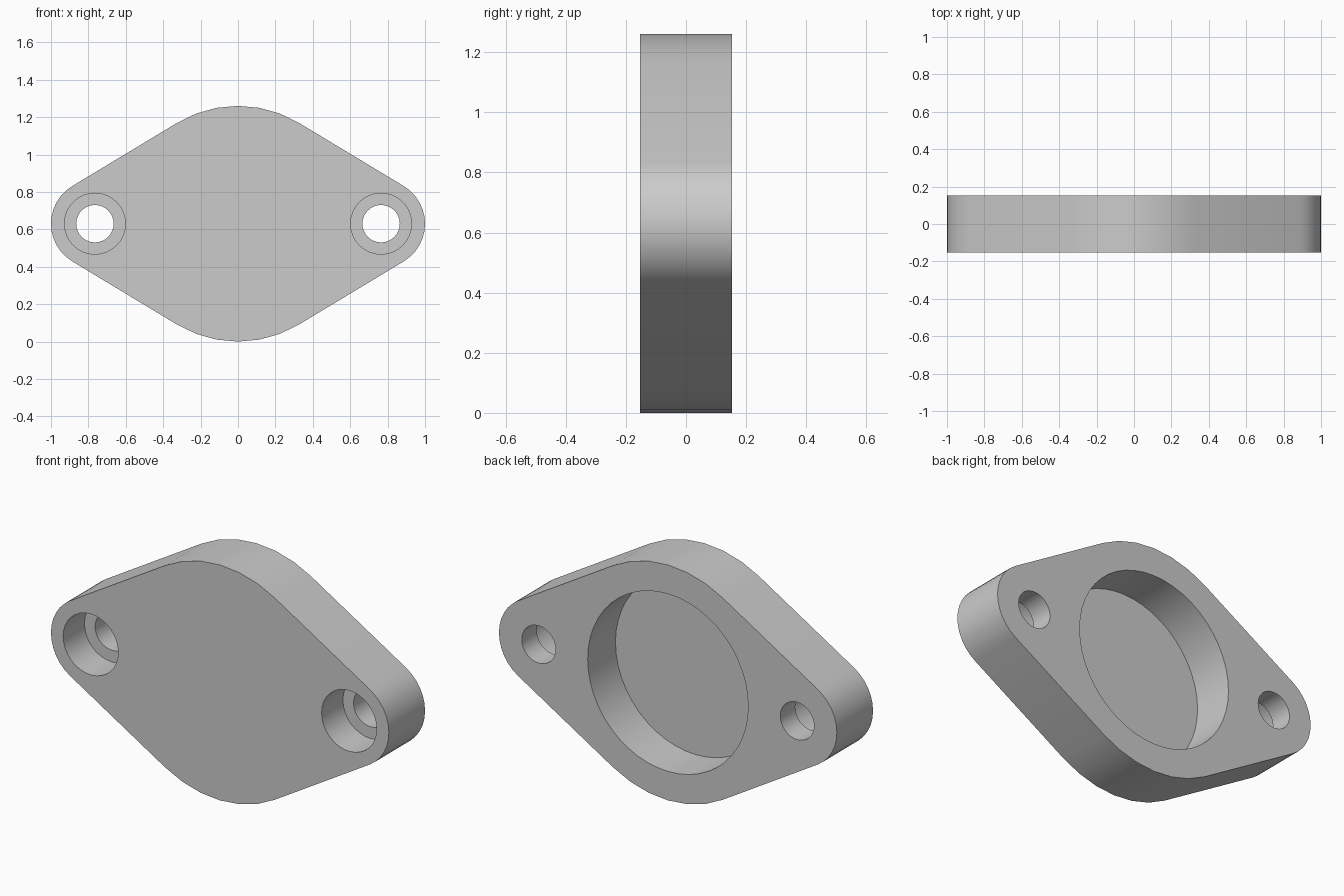
import bpy
import bmesh
from math import sin, cos, acos, pi
from mathutils import Matrix, Vector

if "Cube" in bpy.data.objects:
    bpy.data.objects.remove(bpy.data.objects["Cube"])

HALF = 0.153      # half thickness of the plate
MID = 0.63        # height of the centre axis
HUB_R = 0.63      # large central arc
EAR_R = 0.235     # small arc at each end
EAR_X = 0.765     # bolt hole position

grey = bpy.data.materials.new("light grey")
grey.use_nodes = True
colour = (0.6, 0.6, 0.6, 1)
grey.diffuse_color = colour
grey.node_tree.nodes["Principled BSDF"].inputs["Base Color"].default_value = colour


def make_object(name, bm):
    bmesh.ops.recalc_face_normals(bm, faces=bm.faces)
    mesh = bpy.data.meshes.new(name)
    bm.to_mesh(mesh)
    bm.free()
    mesh.materials.append(grey)
    obj = bpy.data.objects.new(name, mesh)
    bpy.context.collection.objects.link(obj)
    return obj


def arc(cx, radius, start, end, steps):
    angles = [start + (end - start) * i / steps for i in range(steps + 1)]
    return [(cx + radius * cos(a), MID + radius * sin(a)) for a in angles]


def cutter(name, x, radius, y0, y1, sides):
    bm = bmesh.new()
    place = Matrix.Translation((x, (y0 + y1) / 2, MID)) @ Matrix.Rotation(pi / 2, 4, 'X')
    bmesh.ops.create_cone(bm, cap_ends=True, segments=sides, radius1=radius,
                          radius2=radius, depth=y1 - y0, matrix=place)
    obj = make_object(name, bm)
    obj.hide_render = True
    return obj


# Plate outline: four arcs joined by tangent lines
t = acos((HUB_R - EAR_R) / EAR_X)
outline = (arc(EAR_X, EAR_R, -t, t, 12) + arc(0, HUB_R, t, pi - t, 6)
           + arc(-EAR_X, EAR_R, pi - t, pi + t, 12)
           + arc(0, HUB_R, pi + t, 2 * pi - t, 6))
bm = bmesh.new()
face = bm.faces.new([bm.verts.new((x, -HALF, z)) for x, z in outline])
extruded = bmesh.ops.extrude_face_region(bm, geom=[face])
bmesh.ops.translate(bm, vec=Vector((0, 2 * HALF, 0)),
                    verts=[v for v in extruded["geom"] if isinstance(v, bmesh.types.BMVert)])
plate = make_object("flange_plate", bm)

# Round pocket in the back, stepped bolt holes at the ends
cutters = [cutter("pocket_cutter", 0, 0.475, HALF - 0.235, HALF + 0.1, 48)]
for side, x in (("left", EAR_X), ("right", -EAR_X)):
    cutters.append(cutter(side + "_counterbore_cutter", x, 0.163, -HALF - 0.1, -HALF + 0.18, 32))
    cutters.append(cutter(side + "_bolt_hole_cutter", x, 0.1, -HALF - 0.2, HALF + 0.2, 32))

bpy.ops.object.select_all(action='DESELECT')
plate.select_set(True)
bpy.context.view_layer.objects.active = plate
for c in cutters:
    mod = plate.modifiers.new(c.name, 'BOOLEAN')
    mod.operation = 'DIFFERENCE'
    mod.solver = 'EXACT'
    mod.object = c
    bpy.ops.object.modifier_apply(modifier=mod.name)
    bpy.data.objects.remove(c)

bpy.ops.object.shade_smooth_by_angle(angle=pi / 6)
